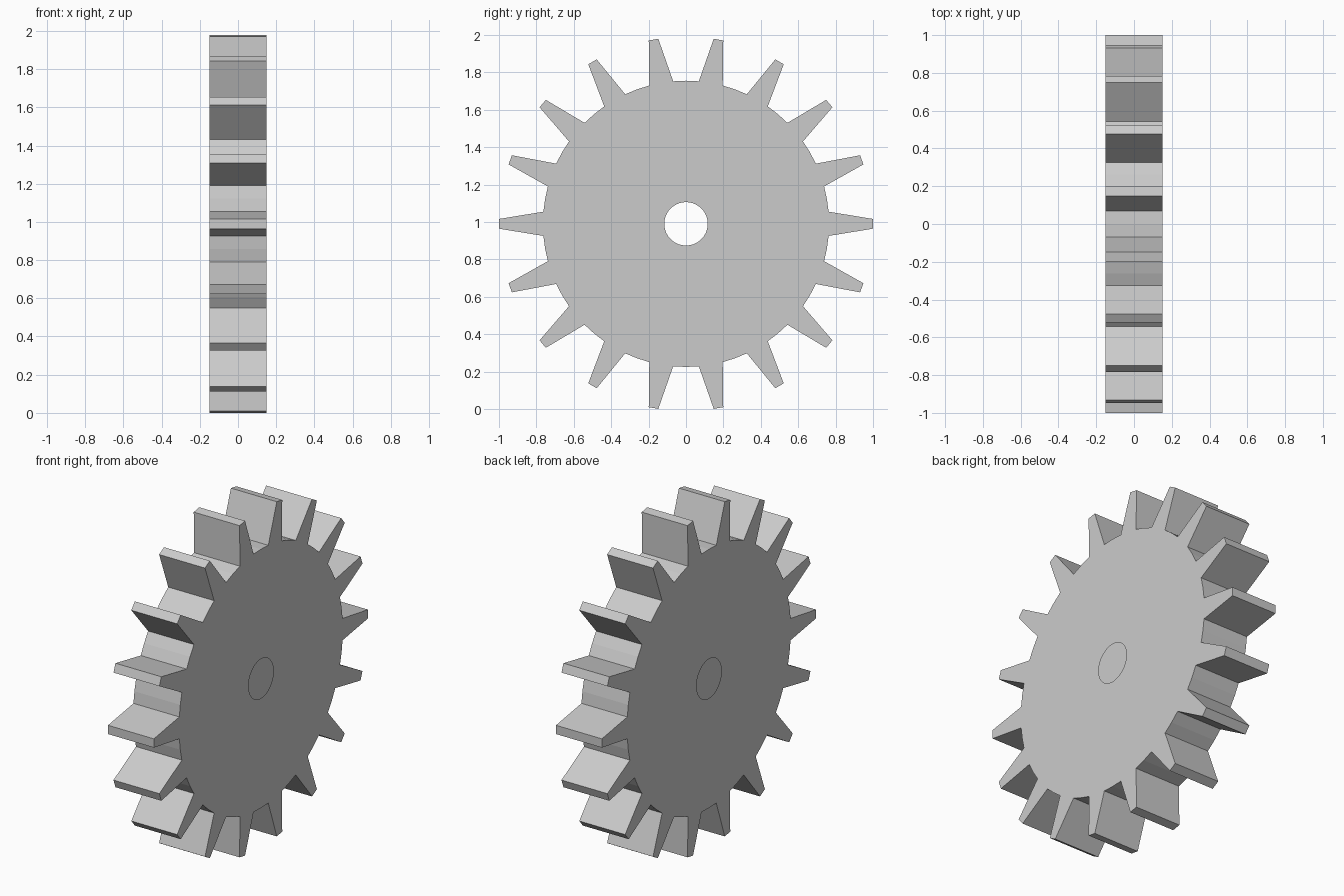
import bpy, bmesh
from math import cos, sin, pi, radians, atan2

if "Cube" in bpy.data.objects:
    bpy.data.objects.remove(bpy.data.objects["Cube"])

TEETH = 18
HALF = 0.15          # half thickness along x
CZ = 0.99            # hub height
R_HOLE, R_BODY = 0.116, 0.765
BASE_W, TIP_W, R_TIP = 0.065, 0.026, 1.0

bm = bmesh.new()


def pair(r, a, off=0.0):
    """Front and back vertices at radius r, angle a, with a tangential offset."""
    y = r * cos(a) - off * sin(a)
    z = r * sin(a) + off * cos(a) + CZ
    return [bm.verts.new((x, y, z)) for x in (HALF, -HALF)]


def caps(loop):
    """The same face on the +x and -x sides, given counter-clockwise."""
    bm.faces.new([p[0] for p in loop])
    bm.faces.new([p[1] for p in reversed(loop)])


def wall(p, q):
    """Rim face joining both sides along the edge p-q."""
    bm.faces.new([p[0], p[1], q[1], q[0]])


# Body rings: tooth root pair plus one point in each gap
half_root = atan2(BASE_W, R_BODY)
angles = []
for i in range(TEETH):
    a = radians(20) * i
    angles += [a - half_root, a + half_root, a + pi / TEETH]
rim = [pair(R_BODY, a) for a in angles]
hole = [pair(R_HOLE, a) for a in angles]

# Side discs with a centre opening (the opening has no inner wall)
n = len(angles)
for k in range(n):
    j = (k + 1) % n
    caps([hole[k], rim[k], rim[j], hole[j]])
    if k % 3:
        wall(rim[k], rim[j])

# Tapered teeth
for i in range(TEETH):
    a = radians(20) * i
    lo, hi = rim[3 * i], rim[3 * i + 1]
    t_lo, t_hi = pair(R_TIP, a, -TIP_W), pair(R_TIP, a, TIP_W)
    caps([lo, t_lo, t_hi, hi])
    wall(lo, t_lo)
    wall(t_lo, t_hi)
    wall(t_hi, hi)

mesh = bpy.data.meshes.new("gear_wheel")
bm.to_mesh(mesh)
bm.free()
gear = bpy.data.objects.new("gear_wheel", mesh)
bpy.context.collection.objects.link(gear)
